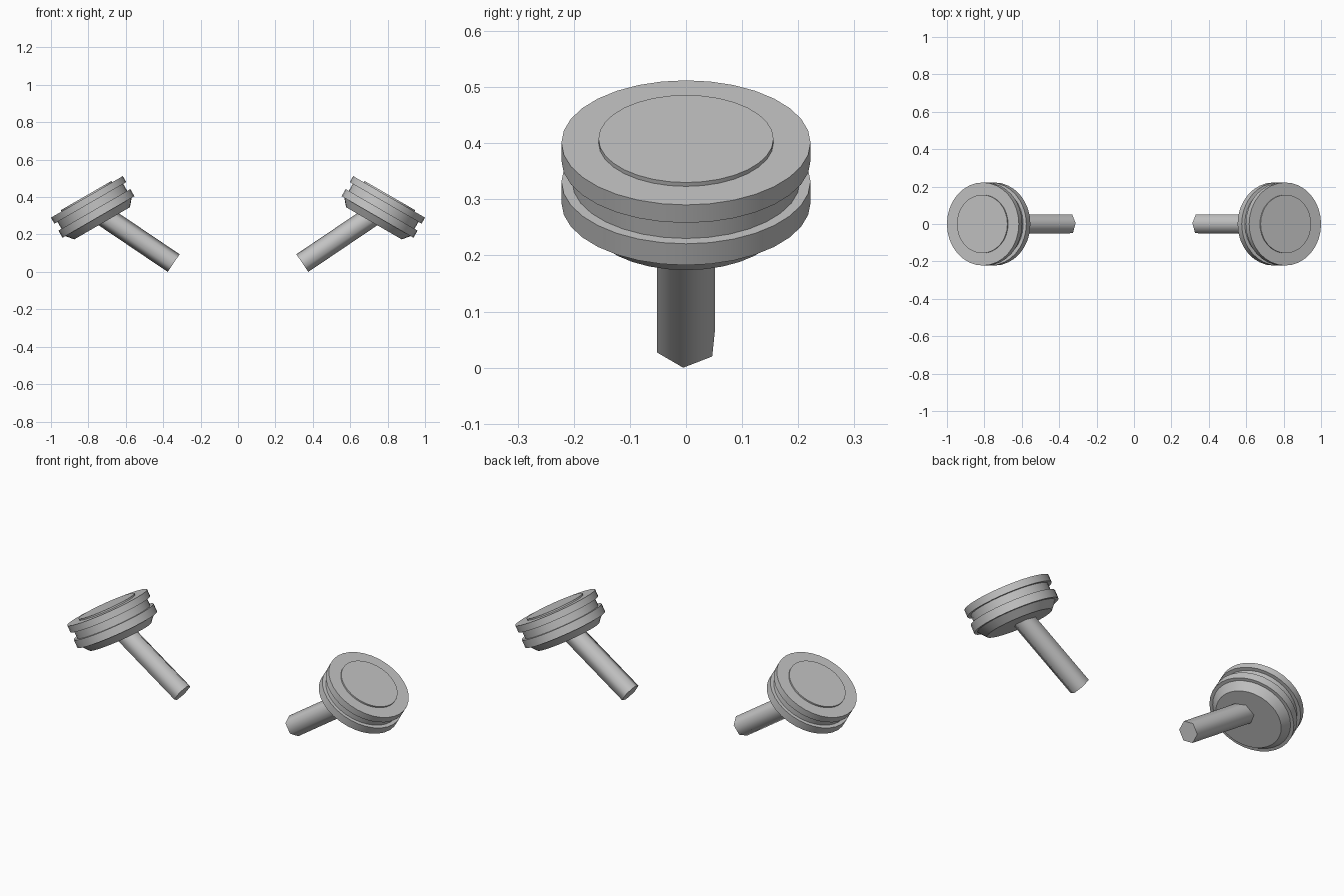
import bpy, bmesh
from math import radians, sin, cos, pi
from mathutils import Matrix, Vector

if "Cube" in bpy.data.objects:
    bpy.data.objects.remove(bpy.data.objects["Cube"])

grey = bpy.data.materials.new("plain grey")
grey.diffuse_color = (0.55, 0.55, 0.55, 1)
grey.use_nodes = True
grey.node_tree.nodes["Principled BSDF"].inputs["Base Color"].default_value = grey.diffuse_color


def lathe(name, profile, sides, matrix, smooth_angle, turn=0.0):
    """Revolve (radius, height) points round z, cap both ends, place, mirror in x."""
    bm = bmesh.new()
    rings = [[bm.verts.new((r * cos(turn + 2 * pi * i / sides),
                            r * sin(turn + 2 * pi * i / sides), z))
              for i in range(sides)] for r, z in profile]
    for a, b in zip(rings, rings[1:]):
        for i in range(sides):
            j = (i + 1) % sides
            bm.faces.new((a[i], a[j], b[j], b[i]))
    bm.faces.new(rings[0])
    bm.faces.new(rings[-1])
    bmesh.ops.recalc_face_normals(bm, faces=bm.faces)
    bm.transform(matrix)
    for f in bm.faces:
        f.smooth = True
    mesh = bpy.data.meshes.new(name)
    bm.to_mesh(mesh)
    bm.free()
    mesh.set_sharp_from_angle(angle=radians(smooth_angle))
    mesh.materials.append(grey)
    obj = bpy.data.objects.new(name, mesh)
    bpy.context.collection.objects.link(obj)
    obj.modifiers.new("left_copy", 'MIRROR').use_mirror_merge = False
    return obj


# Grooved round heads, tilted 30 degrees outwards, with a raised centre pad
head_profile = [(0.172, -0.163), (0.205, -0.124), (0.222, -0.124), (0.222, -0.08),
                (0.203, -0.08), (0.203, -0.037), (0.222, -0.037), (0.222, 0.0),
                (0.156, 0.0), (0.156, 0.008)]
head_place = Matrix.Translation((0.808, 0, 0.401)) @ Matrix.Rotation(radians(30), 4, 'Y')
lathe("round_heads", head_profile, 32, head_place, 30)

# Six-sided stems, leaning further than the heads
stem_place = Matrix.Translation((0.344, 0, 0.047)) @ Matrix.Rotation(radians(56), 4, 'Y')
lathe("stems", [(0.057, 0.0), (0.057, 0.47)], 6, stem_place, 65, radians(-5))
